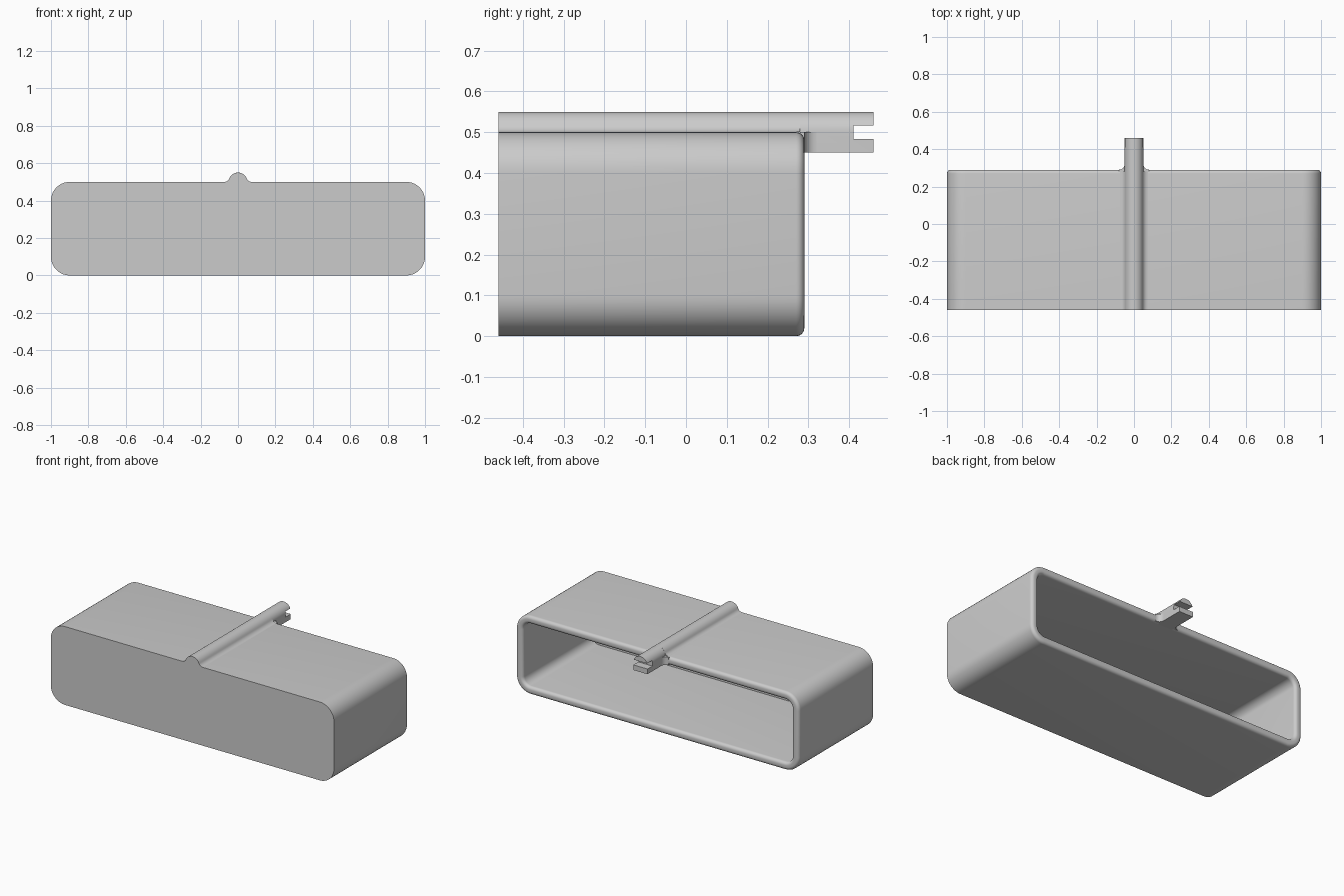
import bpy, bmesh
from math import sin, cos, pi, radians, asin, sqrt

if "Cube" in bpy.data.objects:
    bpy.data.objects.remove(bpy.data.objects["Cube"], do_unlink=True)

COLOR = (0.6, 0.6, 0.6, 1)
grey = bpy.data.materials.new("light grey")
grey.use_nodes = True
grey.diffuse_color = COLOR
grey.node_tree.nodes["Principled BSDF"].inputs["Base Color"].default_value = COLOR

FRONT, BACK, TIP = -0.46, 0.29, 0.46
HEIGHT, WALL, CORNER, RIM = 0.5, 0.05, 0.1, 0.02
ROD, FILLET = 0.05, 0.03


def arc(cx, cy, r, start, end, steps=10):
    return [(cx + r * cos(start + (end - start) * i / steps),
             cy + r * sin(start + (end - start) * i / steps)) for i in range(steps + 1)]


def loft(name, rings):
    """Skin equal-length closed rings and cap both ends."""
    bm = bmesh.new()
    loops = [[bm.verts.new(p) for p in ring] for ring in rings]
    n = len(loops[0])
    for a, b in zip(loops, loops[1:]):
        for i in range(n):
            j = (i + 1) % n
            bm.faces.new((a[i], a[j], b[j], b[i]))
    bm.faces.new(loops[0])
    bm.faces.new(loops[-1])
    bmesh.ops.recalc_face_normals(bm, faces=bm.faces)
    mesh = bpy.data.meshes.new(name)
    bm.to_mesh(mesh)
    bm.free()
    mesh.materials.append(grey)
    obj = bpy.data.objects.new(name, mesh)
    bpy.context.collection.objects.link(obj)
    return obj


def along_y(name, profile, y0, y1):
    return loft(name, [[(x, y, z) for x, z in profile] for y in (y0, y1)])


def smooth(obj):
    bpy.ops.object.select_all(action='DESELECT')
    obj.select_set(True)
    bpy.context.view_layer.objects.active = obj
    bpy.ops.object.shade_smooth_by_angle(angle=radians(35))


def rounded_ring(inset, y):
    r = CORNER - inset
    cx, low, high = 1 - CORNER, CORNER, HEIGHT - CORNER
    pts = []
    for k, (x, z) in enumerate([(cx, high), (-cx, high), (-cx, low), (cx, low)]):
        pts += arc(x, z, r, k * pi / 2, (k + 1) * pi / 2)
    return [(x, y, z) for x, z in pts]


# Hollow box, open at the back, with a rounded rim
outer_rim = arc(RIM, BACK - RIM, RIM, pi, pi / 2, 6)
inner_rim = arc(WALL - RIM, BACK - RIM, RIM, pi / 2, 0, 6)
section = [(0, FRONT)] + outer_rim + inner_rim + [(WALL, FRONT + WALL)]
smooth(loft("hollow_box", [rounded_ring(inset, y) for inset, y in section]))

# Half-round ridge blended into the top
reach = sqrt((ROD + FILLET) ** 2 - FILLET ** 2)
tilt = asin(FILLET / (ROD + FILLET))
ridge = (arc(reach, HEIGHT + FILLET, FILLET, -pi / 2, -pi + tilt, 8)
         + arc(0, HEIGHT, ROD, tilt, pi - tilt, 16)[1:-1]
         + arc(-reach, HEIGHT + FILLET, FILLET, -tilt, -pi / 2, 8))
smooth(along_y("top_ridge", ridge, FRONT, BACK - 0.01))

# Overhanging stem with a round top, square underside and slotted tip
stem_profile = arc(0, HEIGHT, ROD, 0, pi, 20) + [(-ROD, HEIGHT - ROD), (ROD, HEIGHT - ROD)]
stem = along_y("back_stem", stem_profile, BACK - RIM, TIP)
slot = along_y("slot_cutter", [(-0.1, 0.483), (0.1, 0.483), (0.1, 0.517), (-0.1, 0.517)],
               0.41, TIP + 0.1)
cut = stem.modifiers.new("slot", 'BOOLEAN')
cut.operation = 'DIFFERENCE'
cut.solver = 'EXACT'
cut.object = slot
bpy.context.view_layer.objects.active = stem
bpy.ops.object.modifier_apply(modifier=cut.name)
bpy.data.objects.remove(slot, do_unlink=True)
smooth(stem)

# Concave fillets joining the stem sides to the rim
for side, label in ((1, "left"), (-1, "right")):
    curve = arc(ROD + FILLET, BACK + FILLET, FILLET, pi, 1.5 * pi, 8)
    outline = curve + [(ROD + FILLET, BACK - RIM / 2), (ROD, BACK - RIM / 2)]
    smooth(loft(label + "_stem_fillet",
                [[(side * x, y, z) for x, y in outline] for z in (HEIGHT - ROD, HEIGHT)]))
